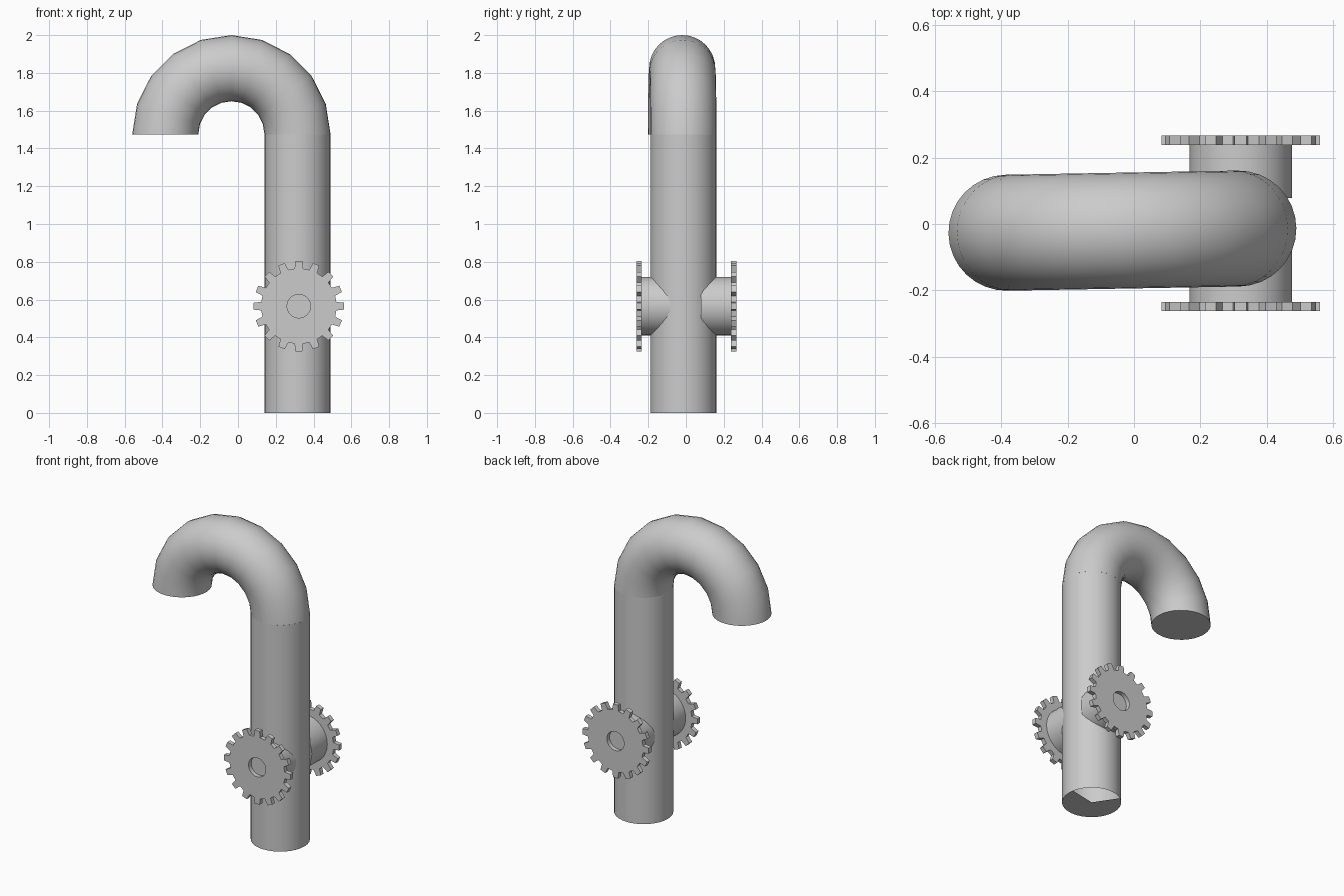
import bpy, bmesh
from math import sin, cos, pi, radians
from mathutils import Vector

if "Cube" in bpy.data.objects:
    bpy.data.objects.remove(bpy.data.objects["Cube"])

R = 0.175            # pipe radius
N = 32               # pipe sides


def finish(name, bm, angle=35):
    bmesh.ops.recalc_face_normals(bm, faces=bm.faces)
    me = bpy.data.meshes.new(name)
    bm.to_mesh(me)
    bm.free()
    ob = bpy.data.objects.new(name, me)
    bpy.context.collection.objects.link(ob)
    bpy.ops.object.select_all(action='DESELECT')
    ob.select_set(True)
    bpy.context.view_layer.objects.active = ob
    bpy.ops.object.shade_smooth_by_angle(angle=radians(angle))
    return ob


def bridge(bm, a, b):
    n = len(a)
    for i in range(n):
        bm.faces.new((a[i], a[(i + 1) % n], b[(i + 1) % n], b[i]))


def ring(bm, centre, u, v, r, n):
    return [bm.verts.new(centre + r * (cos(2 * pi * i / n) * u + sin(2 * pi * i / n) * v))
            for i in range(n)]


X, Y, Z = Vector((1, 0, 0)), Vector((0, 1, 0)), Vector((0, 0, 1))

# Upright pipe, open on top, its bottom cap missing a wedge
bm = bmesh.new()
base = Vector((0.315, -0.014, 0))
low = ring(bm, base, X, Y, R, N)
high = ring(bm, base + Z * 1.475, X, Y, R, N)
bridge(bm, low, high)
mid = bm.verts.new(base)
for i in range(N):
    if not 1 <= i < 11:
        bm.faces.new((mid, low[i], low[(i + 1) % N]))
finish("upright_pipe", bm)

# Half-circle bend in ten segments, slightly turned towards the front
bm = bmesh.new()
out = Vector((1, 0.018, 0)).normalized()
side = out.cross(Z)
hub = Vector((-0.035, -0.02, 1.475))
rings = []
for k in range(11):
    a = pi * k / 10
    d = cos(a) * out + sin(a) * Z
    rings.append(ring(bm, hub + 0.35 * d, d, side, R, N))
for a, b in zip(rings, rings[1:]):
    bridge(bm, a, b)
bm.faces.new(rings[-1])
finish("pipe_bend", bm)

# Valve stubs and toothed wheels, front and back
TEETH = 16
PROFILE = [(-6.5, 0.2), (-4.3, 0.24), (4.3, 0.24), (6.5, 0.2)]   # degrees, radius
for label, s in (("front", -1), ("back", 1)):
    c = Vector((0.322, 0.002, 0.565))

    bm = bmesh.new()
    a = ring(bm, c + Y * s * 0.077, X, Z, 0.155, 32)
    b = ring(bm, c + Y * s * 0.237, X, Z, 0.155, 32)
    bridge(bm, a, b)
    bm.faces.new(a)
    bm.faces.new(b)
    finish(label + "_stub", bm)

    bm = bmesh.new()
    loops = []
    for y in (0.237, 0.265):
        outer, inner = [], []
        for t in range(TEETH):
            for deg, r in PROFILE:
                a = radians(360 / TEETH * t + deg)
                d = cos(a) * X + sin(a) * Z
                outer.append(bm.verts.new(c + Y * s * y + d * r))
                inner.append(bm.verts.new(c + Y * s * y + d * 0.062))
        loops.append((outer, inner))
    (o1, i1), (o2, i2) = loops
    bridge(bm, o1, o2)
    bridge(bm, i1, i2)
    bridge(bm, o1, i1)
    bridge(bm, o2, i2)
    finish(label + "_toothed_wheel", bm, 20)
